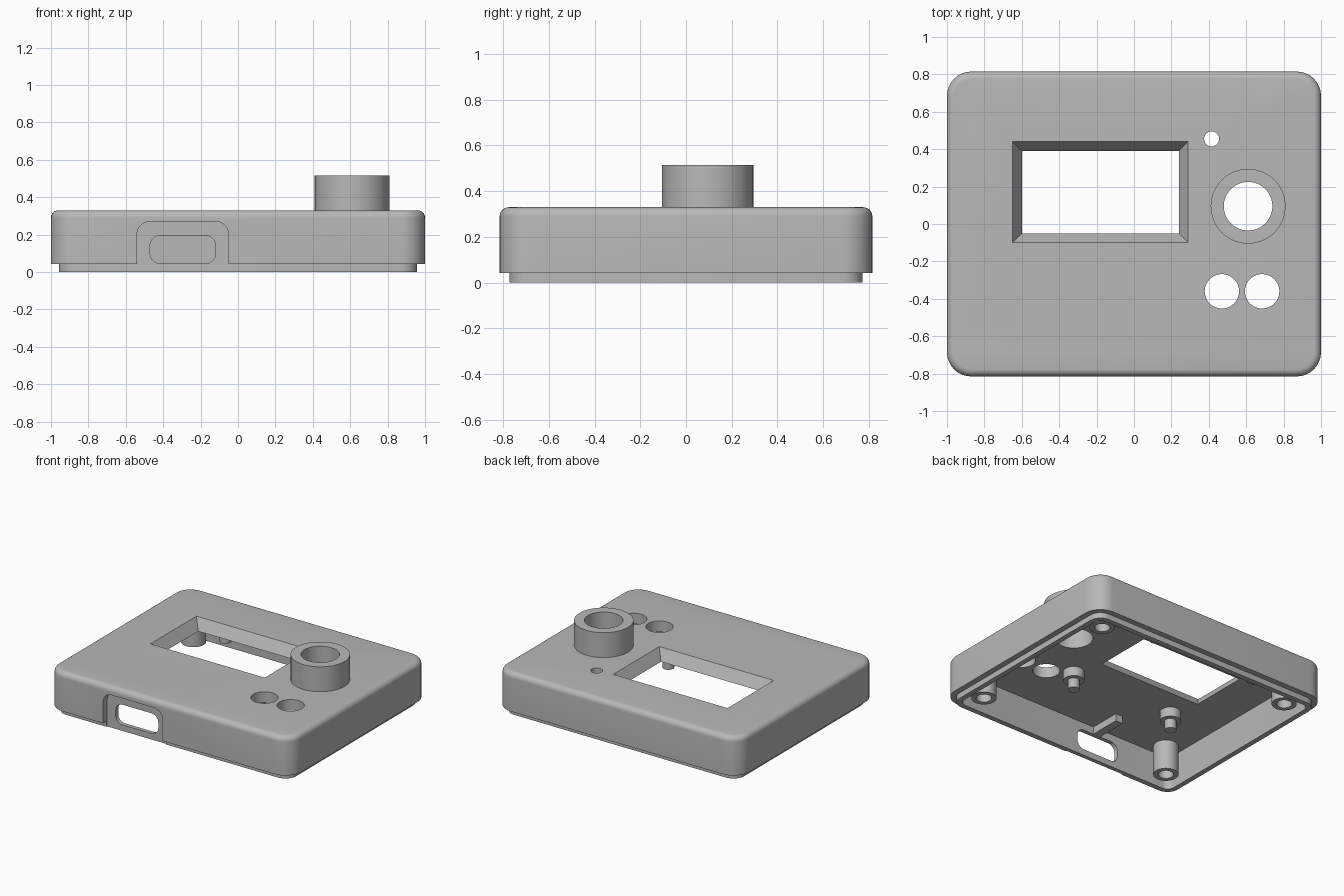
import bpy, bmesh, math
from math import sin, cos, pi

if "Cube" in bpy.data.objects:
    bpy.data.objects.remove(bpy.data.objects["Cube"])

grey = bpy.data.materials.new("matte_grey")
grey.use_nodes = True
colour = (0.48, 0.48, 0.48, 1)
grey.diffuse_color = colour
grey.node_tree.nodes["Principled BSDF"].inputs["Base Color"].default_value = colour


def loft(name, rings, closed=False):
    """Skin matching rings; cap the ends, or join last to first if closed."""
    bm = bmesh.new()
    loops = [[bm.verts.new(p) for p in ring] for ring in rings]
    n = len(loops[0])
    pairs = list(zip(loops, loops[1:]))
    if closed:
        pairs.append((loops[-1], loops[0]))
    else:
        bm.faces.new(loops[0])
        bm.faces.new(loops[-1])
    for a, b in pairs:
        for i in range(n):
            j = (i + 1) % n
            bm.faces.new((a[i], a[j], b[j], b[i]))
    bmesh.ops.recalc_face_normals(bm, faces=bm.faces)
    mesh = bpy.data.meshes.new(name)
    bm.to_mesh(mesh)
    bm.free()
    mesh.materials.append(grey)
    obj = bpy.data.objects.new(name, mesh)
    bpy.context.collection.objects.link(obj)
    return obj


def rounded(hx, hy, r, steps=8):
    """Outline of a rounded rectangle centred on the origin."""
    pts = []
    for q, (sx, sy) in enumerate(((1, 1), (-1, 1), (-1, -1), (1, -1))):
        for k in range(steps + 1):
            a = (q + k / steps) * pi / 2
            pts.append((sx * (hx - r) + r * cos(a), sy * (hy - r) + r * sin(a)))
    return pts


def turned(name, x, y, profile, closed=False, n=48):
    """Lathe a (radius, z) profile around a vertical axis."""
    return loft(name, [[(x + r * cos(2 * pi * i / n), y + r * sin(2 * pi * i / n), z)
                        for i in range(n)] for r, z in profile], closed)


def slab(name, x0, x1, z0, z1, r, y0, y1):
    """Rounded rectangle in the front plane, extruded along y."""
    shape = rounded((x1 - x0) / 2, (z1 - z0) / 2, r)
    return loft(name, [[((x0 + x1) / 2 + u, y, (z0 + z1) / 2 + v) for u, v in shape]
                       for y in (y0, y1)])


def smooth(obj):
    bpy.ops.object.select_all(action='DESELECT')
    obj.select_set(True)
    bpy.context.view_layer.objects.active = obj
    bpy.ops.object.shade_smooth_by_angle(angle=math.radians(30))


# Hollow case: inside wall, stepped lip, outer wall, rounded top edge
HX, HY, CORNER = 1.0, 0.815, 0.13
TOP, CEILING, WALL, LIP, FILLET = 0.33, 0.25, 0.08, 0.042, 0.04
profile = [(WALL, CEILING), (WALL, 0), (LIP, 0), (LIP, LIP), (0, LIP)]
for k in range(7):
    a = k / 6 * pi / 2
    profile.append((FILLET * (1 - cos(a)), TOP - FILLET * (1 - sin(a))))
case = loft("case_shell", [[(x, y, z) for x, y in rounded(HX - i, HY - i, CORNER - i)]
                           for i, z in profile])

# Cutters: tapered window, round openings, port recess and port slot
cutters = []
rings = []
for z in (CEILING - 0.08, CEILING, TOP, TOP + 0.08):
    g = 0.05 * (z - CEILING) / (TOP - CEILING) if z > CEILING else 0
    rings.append([(-0.60 - g, -0.05 - g, z), (0.24 + g, -0.05 - g, z),
                  (0.24 + g, 0.39 + g, z), (-0.60 - g, 0.39 + g, z)])
cutters.append(loft("window_cutter", rings))
KNOB = (0.61, 0.095)
for x, y, r in ((*KNOB, 0.13), (0.47, -0.36, 0.092), (0.685, -0.36, 0.092), (0.415, 0.455, 0.04)):
    cutters.append(turned("round_cutter", x, y, [(r, 0.15), (r, 0.45)]))
cutters.append(slab("recess_cutter", -0.54, -0.05, -0.2, 0.27, 0.07, -HY - 0.1, -HY + 0.05))
cutters.append(slab("port_cutter", -0.47, -0.12, 0.045, 0.195, 0.055, -HY - 0.1, -HY + 0.15))

bpy.context.view_layer.objects.active = case
for cutter in cutters:
    cutter.hide_render = True
    mod = case.modifiers.new("cut", 'BOOLEAN')
    mod.operation = 'DIFFERENCE'
    mod.solver = 'EXACT'
    mod.object = cutter
    bpy.ops.object.modifier_apply(modifier=mod.name)
    bpy.data.objects.remove(cutter)
smooth(case)

# Raised collar on the top
smooth(turned("collar", *KNOB, [(0.13, TOP), (0.20, TOP), (0.20, 0.515), (0.13, 0.515)], True))

# Hollow screw posts in the corners
for sx in (-1, 1):
    for sy in (-1, 1):
        smooth(turned("screw_post", sx * 0.80, sy * 0.62,
                      [(0.085, CEILING), (0.085, 0.03), (0.052, 0.03), (0.052, CEILING)], True))

# Stepped locating pins around the window
for x in (-0.53, 0.32):
    for y in (-0.25, 0.61):
        smooth(turned("locating_pin", x, y, [(0.072, CEILING + 0.01), (0.072, 0.18),
                                             (0.04, 0.18), (0.04, 0.11)], n=32))

# Small rib behind the port
slab("port_rib", -0.32, -0.26, 0.195, CEILING + 0.01, 0.001, -0.74, -0.50)
